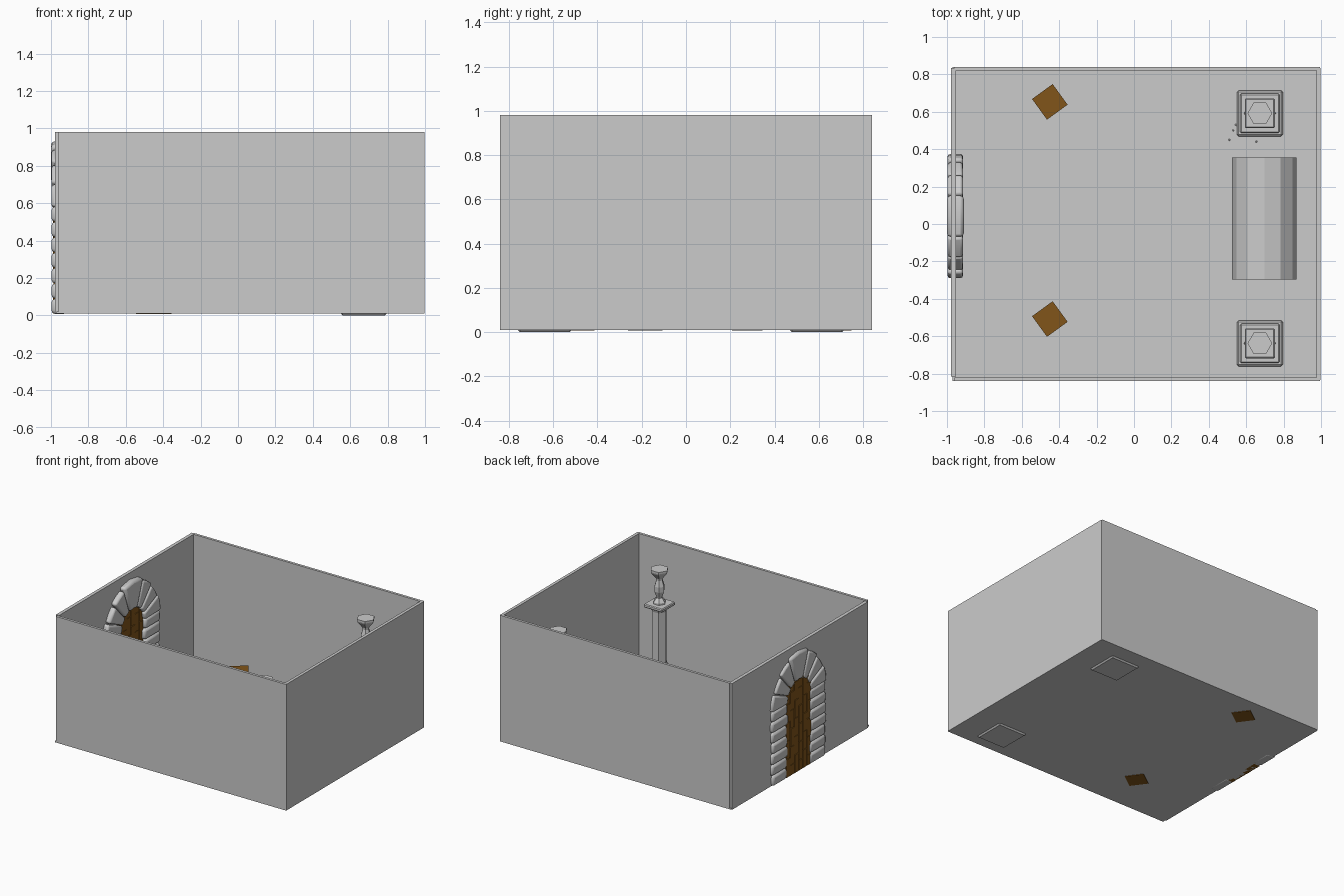
import bpy, bmesh, math, random
from math import sin, cos, pi, radians

if "Cube" in bpy.data.objects:
    bpy.data.objects.remove(bpy.data.objects["Cube"])

random.seed(4)
wood = bpy.data.materials.new("wood")
wood.diffuse_color = (0.22, 0.09, 0.01, 1)
wood.use_nodes = True
wood.node_tree.nodes["Principled BSDF"].inputs["Base Color"].default_value = wood.diffuse_color


def finish(bm, name, mat=None, bevel=0, segs=2, smooth=False):
    bmesh.ops.recalc_face_normals(bm, faces=bm.faces)
    me = bpy.data.meshes.new(name)
    bm.to_mesh(me)
    bm.free()
    ob = bpy.data.objects.new(name, me)
    bpy.context.collection.objects.link(ob)
    if mat:
        me.materials.append(mat)
    if bevel:
        m = ob.modifiers.new("bevel", 'BEVEL')
        m.width, m.segments = bevel, segs
    if smooth:
        bpy.ops.object.select_all(action='DESELECT')
        ob.select_set(True)
        bpy.context.view_layer.objects.active = ob
        bpy.ops.object.shade_smooth_by_angle(angle=radians(40))
    return ob


def add_box(bm, lo, hi):
    vs = bmesh.ops.create_cube(bm, size=1)["verts"]
    for v in vs:
        for i in range(3):
            v.co[i] = lo[i] + (v.co[i] + 0.5) * (hi[i] - lo[i])


def box(name, lo, hi, **kw):
    bm = bmesh.new()
    add_box(bm, lo, hi)
    return finish(bm, name, **kw)


def add_prism(bm, pts, axis, a, b):
    """Extrude a closed outline along x (axis 0: pts are y,z) or y (axis 1: pts are x,z)."""
    put = (lambda p, d: (d, p[0], p[1])) if axis == 0 else (lambda p, d: (p[0], d, p[1]))
    r0 = [bm.verts.new(put(p, a)) for p in pts]
    r1 = [bm.verts.new(put(p, b)) for p in pts]
    bm.faces.new(r0)
    bm.faces.new(r1[::-1])
    n = len(pts)
    for i in range(n):
        j = (i + 1) % n
        bm.faces.new((r0[i], r0[j], r1[j], r1[i]))


# Room shell
box("floor", (-0.97, -0.84, 0.01), (0.995, 0.84, 0.02))
box("front_wall", (-0.96, -0.84, 0.01), (0.995, -0.82, 0.98))
box("back_wall", (-0.96, 0.82, 0.01), (0.995, 0.84, 0.98))
box("right_wall", (0.975, -0.835, 0.01), (0.998, 0.835, 0.98))
box("left_wall", (-0.978, -0.815, 0.01), (-0.952, 0.835, 0.98))

# Doorway: rounded jamb stones and arch stones
CY, SPRING, RI, RO = 0.042, 0.575, 0.14, 0.325
bm = bmesh.new()
for side in (-1, 1):
    for i in range(7):
        h = SPRING / 7
        out, inn = RO + random.uniform(-0.008, 0.008), RI + random.uniform(-0.01, 0.01)
        y0, y1 = sorted((CY + side * inn, CY + side * out))
        add_box(bm, (-0.997, y0, 0.008 + i * h), (-0.914, y1, 0.006 + (i + 1) * h))
finish(bm, "jamb_stones", bevel=0.018, smooth=True)


def wedge(bm, a0, a1, ri, ro, x0, x1):
    arc = [a0 + (a1 - a0) * k / 2 for k in range(3)]
    pts = [(CY + r * cos(a), SPRING + r * sin(a)) for r, seq in ((ri, arc), (ro, arc[::-1])) for a in seq]
    add_prism(bm, pts, 0, x0, x1)


bm = bmesh.new()
key = radians(19)
step = (pi / 2 - key) / 3
for i in range(3):
    a0, a1 = i * step + 0.015, (i + 1) * step - 0.015
    ro = RO + (0.008, -0.004, 0.01)[i]
    wedge(bm, a0, a1, RI, ro, -0.997, -0.914)
    wedge(bm, pi - a1, pi - a0, RI, ro, -0.997, -0.914)
finish(bm, "arch_stones", bevel=0.014, smooth=True)
bm = bmesh.new()
wedge(bm, pi / 2 - key, pi / 2 + key, RI, 0.355, -1.0, -0.91)
finish(bm, "keystone", bevel=0.018, smooth=True)

# Door made of staggered boards under the arch
bm = bmesh.new()
n, w = 6, 0.3 / 6
for i in range(n):
    y = -0.15 + i * w
    mid = y + w / 2
    top = SPRING + math.sqrt(0.18 ** 2 - mid ** 2)
    z = 0.01
    length = 0.14 if i % 2 else 0.08
    while z < top - 0.01:
        z2 = min(z + length, top)
        d = random.uniform(0, 0.004)
        add_box(bm, (-0.986 - d, CY + y + 0.002, z), (-0.942 + d, CY + y + w - 0.002, z2 - 0.004))
        z, length = z2, 0.14
finish(bm, "door_boards", mat=wood)

# Pillars: square plinth, six-sided shaft, cap plate and turned vase
shaft = [(0.085, 0.06), (0.085, 0.085), (0.064, 0.12), (0.054, 0.15), (0.054, 0.54), (0.066, 0.575)]
vase = [(0.046, 0.595), (0.046, 0.61), (0.022, 0.64), (0.024, 0.65), (0.038, 0.69), (0.038, 0.73),
        (0.024, 0.775), (0.026, 0.79), (0.062, 0.835), (0.066, 0.845), (0.066, 0.86)]


def lathe(name, profile, cx, cy, sides=6):
    bm = bmesh.new()
    rings = [[bm.verts.new((cx + r * cos(2 * pi * k / sides), cy + r * sin(2 * pi * k / sides), z))
              for k in range(sides)] for r, z in profile]
    bm.faces.new(rings[0][::-1])
    bm.faces.new(rings[-1])
    for a, b in zip(rings, rings[1:]):
        for k in range(sides):
            j = (k + 1) % sides
            bm.faces.new((a[k], a[j], b[j], b[k]))
    return finish(bm, name)


def slab(name, cx, cy, half, z0, z1, bevel):
    box(name, (cx - half, cy - half, z0), (cx + half, cy + half, z1), bevel=bevel, segs=1)


for tag, py in (("back", 0.592), ("front", -0.638)):
    px = 0.673
    slab(tag + "_plinth", px, py, 0.123, 0.0, 0.045, 0.01)
    slab(tag + "_plinth_step", px, py, 0.105, 0.04, 0.065, 0.006)
    lathe(tag + "_shaft", shaft, px, py)
    slab(tag + "_cap", px, py, 0.08, 0.57, 0.597, 0.006)
    lathe(tag + "_vase", vase, px, py)

# Stone chest with a barrel-shaped lid
cx, r, zb = 0.697, 0.173, 0.15
bm = bmesh.new()
pts = [(cx + r, 0.015)] + [(cx + r * cos(pi * k / 6), zb + r * 0.9 * sin(pi * k / 6)) for k in range(7)]
add_prism(bm, pts + [(cx - r, 0.015)], 1, -0.298, 0.355)
finish(bm, "chest")

# Wooden crates turned on the floor
for tag, y in (("back", 0.653), ("front", -0.508)):
    ob = box(tag + "_crate", (-0.068, -0.068, 0.0), (0.068, 0.068, 0.128), mat=wood)
    ob.location = (-0.45, y, 0.007)
    ob.rotation_euler.z = radians(36)

# Pebbles at the back pillar
bm = bmesh.new()
for x, y in ((0.51, 0.45), (0.545, 0.53), (0.655, 0.44), (0.53, 0.5)):
    vs = bmesh.ops.create_icosphere(bm, subdivisions=1, radius=0.006)["verts"]
    bmesh.ops.translate(bm, verts=vs, vec=(x, y, 0.018))
finish(bm, "pebbles")
